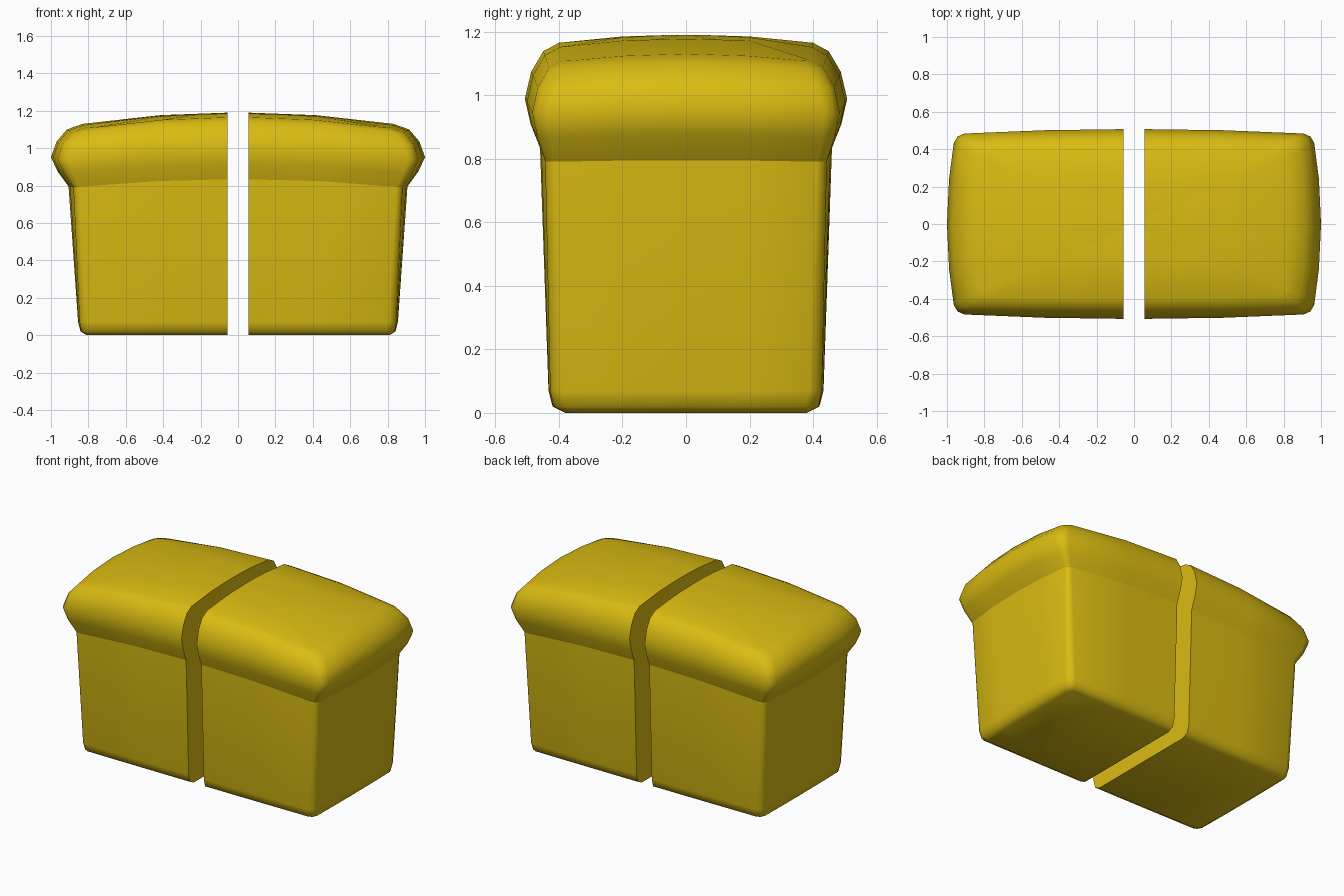
import bpy
import bmesh

cube = bpy.data.objects.get("Cube")
if cube:
    bpy.data.objects.remove(cube)

# One golden crust colour for the whole loaf
crust = bpy.data.materials.new("golden_crust")
crust.use_nodes = True
GOLD = (0.70, 0.50, 0.006, 1)
crust.diffuse_color = GOLD
crust.node_tree.nodes["Principled BSDF"].inputs["Base Color"].default_value = GOLD

# Levels: half length, half depth, height, arch along x, arch along y, side bulge, corner size
LEVELS = [
    (0.81, 0.38, 0.00, 0, 0, 0, 0.03),
    (0.842, 0.42, 0.02, 0, 0, 0.005, 0.04),
    (0.855, 0.433, 0.07, 0, 0, 0.01, 0.04),
    (0.906, 0.46, 0.79, 0.045, 0.005, 0.03, 0.03),
    (0.965, 0.49, 0.866, 0.045, 0.01, 0.04, 0.04),
    (1.00, 0.508, 0.94, 0.05, 0.012, 0.045, 0.05),
    (0.97, 0.488, 1.02, 0.055, 0.015, 0.04, 0.05),
    (0.915, 0.45, 1.08, 0.06, 0.02, 0.035, 0.05),
    (0.83, 0.40, 1.105, 0.062, 0.025, 0.02, 0.04),
]
CREASE = 3
GAP = 0.055


def outline(cx, cy):
    """Rounded unit rectangle, with corner cuts cx and cy."""
    quarter = [(1, 0), (1, 0.5), (1, 1 - cy), (1 - cx * 0.3, 1 - cy * 0.3),
               (1 - cx, 1), (0.5, 1)]
    left = [(0, 1)] + [(-u, v) for u, v in reversed(quarter[1:])]
    half = quarter + left
    return half + [(-u, -v) for u, v in half]


def ring(bm, level, scale=1):
    hx, hy, z, ax, ay, bulge, corner = level
    verts = []
    for u, v in outline(corner / hx, corner / hy):
        u, v = u * scale, v * scale
        x = u * (hx - bulge * v * v)
        y = v * (hy - bulge * 0.6 * u * u)
        verts.append(bm.verts.new((x, y, z + ax * (1 - u * u) + ay * (1 - v * v))))
    return verts


def bridge(bm, low, high):
    n = len(low)
    for i in range(n):
        j = (i + 1) % n
        bm.faces.new((low[i], low[j], high[j], high[i]))


def build_half(name, side):
    bm = bmesh.new()
    rings = [ring(bm, level) for level in LEVELS]
    rings.append(ring(bm, LEVELS[-1], 0.5))
    for low, high in zip(rings, rings[1:]):
        bridge(bm, low, high)
    bm.faces.new(reversed(rings[0]))
    # Domed crown
    top = LEVELS[-1]
    peak = bm.verts.new((0, 0, top[2] + top[3] + top[4]))
    inner = rings[-1]
    for i, vert in enumerate(inner):
        bm.faces.new((vert, inner[(i + 1) % len(inner)], peak))
    for face in bm.faces:
        face.smooth = True
    # Hard crease where the overhanging top meets the body
    crease = set(rings[CREASE])
    for edge in bm.edges:
        if all(v in crease for v in edge.verts):
            edge.smooth = False
    # Slice through the middle and close the flat cut
    geom = bm.verts[:] + bm.edges[:] + bm.faces[:]
    bmesh.ops.bisect_plane(bm, geom=geom, plane_co=(side * GAP, 0, 0),
                           plane_no=(side, 0, 0), clear_inner=True)
    rim = [e for e in bm.edges if e.is_boundary]
    for edge in rim:
        edge.smooth = False
    for face in bmesh.ops.holes_fill(bm, edges=rim, sides=0)["faces"]:
        face.smooth = False
    bmesh.ops.recalc_face_normals(bm, faces=bm.faces[:])
    mesh = bpy.data.meshes.new(name)
    bm.to_mesh(mesh)
    bm.free()
    mesh.materials.append(crust)
    bpy.context.collection.objects.link(bpy.data.objects.new(name, mesh))


build_half("left_loaf_half", 1)
build_half("right_loaf_half", -1)
